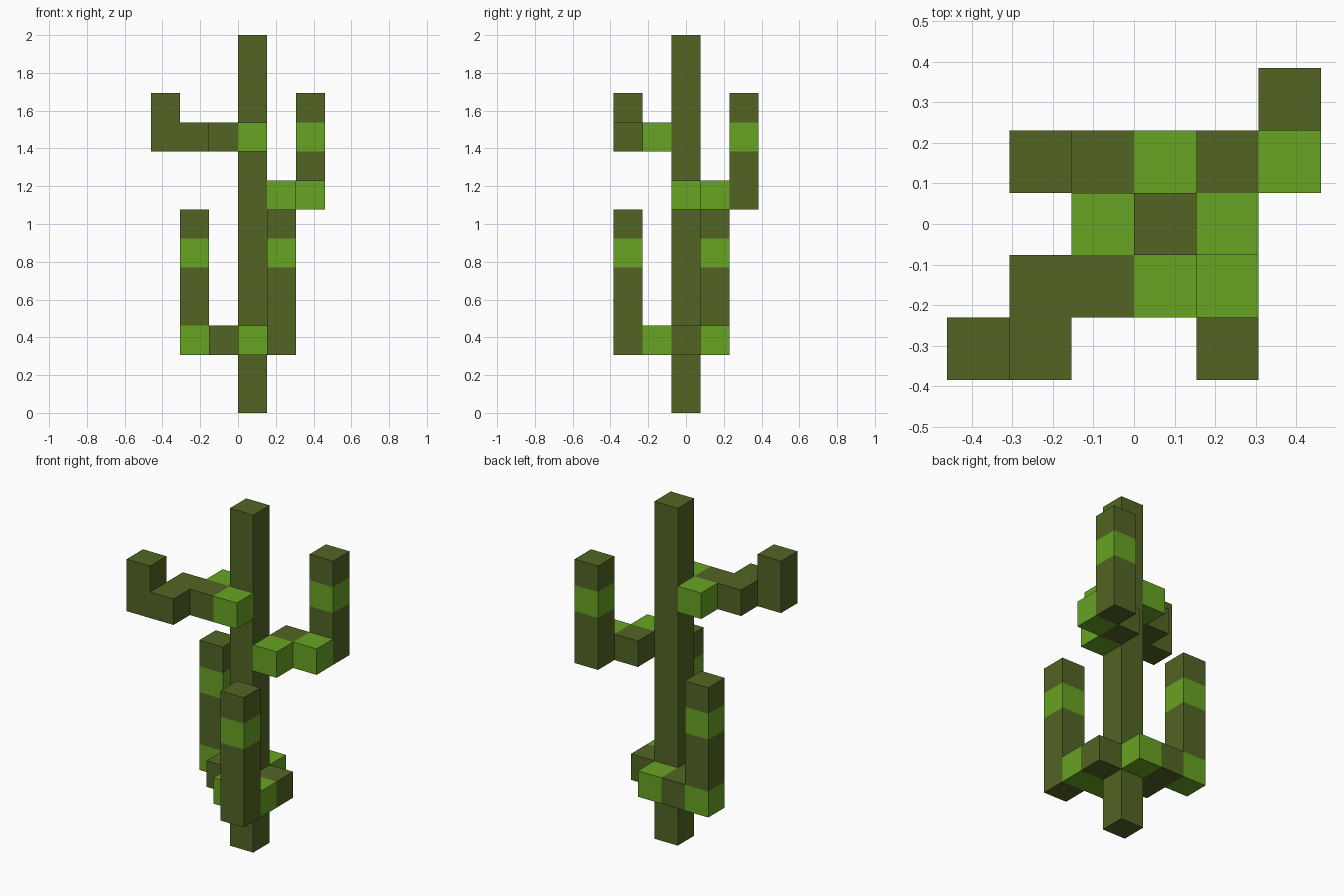
import bpy, bmesh
from mathutils import Vector

if "Cube" in bpy.data.objects:
    bpy.data.objects.remove(bpy.data.objects["Cube"])

UNIT = 2 / 13          # edge length of one block
DARK, LIGHT = 0, 1


def make_material(name, rgb):
    mat = bpy.data.materials.new(name)
    mat.use_nodes = True
    color = (*rgb, 1)
    mat.diffuse_color = color
    bsdf = next(n for n in mat.node_tree.nodes if n.type == "BSDF_PRINCIPLED")
    bsdf.inputs["Base Color"].default_value = color
    return mat


MATERIALS = [make_material("dark olive green", (0.084, 0.130, 0.017)),
             make_material("bright leaf green", (0.138, 0.367, 0.017))]

SIDES = [Vector(s) for s in ((1, 0, 0), (-1, 0, 0), (0, 1, 0),
                             (0, -1, 0), (0, 0, 1), (0, 0, -1))]


def build_blocks(name, cells):
    """Closed mesh from {(column, row, level): colour}; column 0, row 0 is the trunk."""
    bm = bmesh.new()
    for cell, color in cells.items():
        base = Vector(cell) + Vector((0.5, 0, 0.5))
        for side in SIDES:
            if tuple(int(c + s) for c, s in zip(cell, side)) in cells:
                continue
            # Outer square of this block, wound to face outward
            u = Vector((side.y, side.z, side.x))
            v = side.cross(u)
            corners = [base + (side + u * a + v * b) / 2
                       for a, b in ((-1, -1), (1, -1), (1, 1), (-1, 1))]
            face = bm.faces.new([bm.verts.new(p * UNIT) for p in corners])
            face.material_index = color
    bmesh.ops.remove_doubles(bm, verts=bm.verts, dist=0.001)
    # Merge flat neighbours of one colour into larger faces
    bmesh.ops.dissolve_limit(bm, angle_limit=0.01, verts=bm.verts,
                             edges=bm.edges, delimit={"MATERIAL"})
    mesh = bpy.data.meshes.new(name)
    bm.to_mesh(mesh)
    bm.free()
    for mat in MATERIALS:
        mesh.materials.append(mat)
    obj = bpy.data.objects.new(name, mesh)
    bpy.context.collection.objects.link(obj)


def arm(name, level, branch, tip, tip_colors):
    """Flat branch at one level, with a stack of blocks rising above its tip."""
    cells = {(x, y, level): color for x, y, color in branch}
    for i, color in enumerate(tip_colors):
        cells[(*tip, level + 1 + i)] = color
    build_blocks(name, cells)


# Trunk
build_blocks("trunk", {(0, 0, z): DARK for z in range(13)})

# Lower arms, each hooking round a corner of the trunk
arm("lower_left_arm", 2,
    [(1, 0, DARK), (1, -1, LIGHT), (0, -1, LIGHT), (1, -2, DARK)],
    (1, -2), (DARK, DARK, LIGHT, DARK))
arm("lower_right_arm", 2,
    [(-1, 0, DARK), (0, 1, LIGHT), (-1, 1, DARK), (-2, 1, LIGHT)],
    (-2, 1), (DARK, DARK, LIGHT, DARK))

# Upper arms, stepping diagonally outward
arm("upper_left_arm", 7,
    [(1, 0, LIGHT), (1, 1, DARK), (2, 1, LIGHT), (2, 2, DARK)],
    (2, 2), (DARK, LIGHT, DARK))
arm("upper_right_arm", 9,
    [(-1, 0, LIGHT), (0, -1, LIGHT), (-1, -1, DARK),
     (-2, -1, DARK), (-2, -2, DARK), (-3, -2, DARK)],
    (-3, -2), (DARK,))
